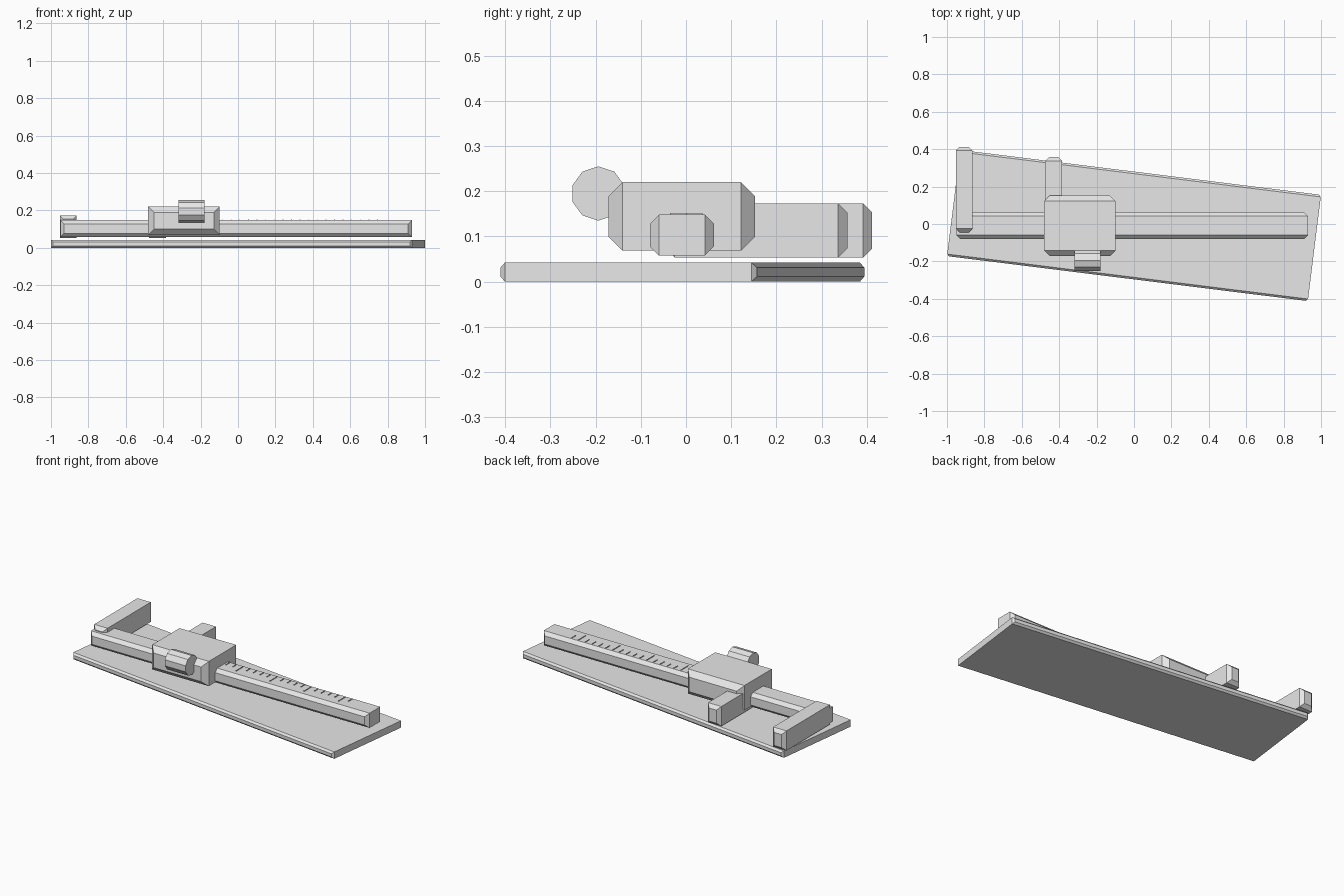
import bpy, bmesh, math
from mathutils import Matrix

cube = bpy.data.objects.get("Cube")
if cube:
    bpy.data.objects.remove(cube, do_unlink=True)

grey = bpy.data.materials.new("light_grey")
grey.use_nodes = True
COLOUR = (0.8, 0.8, 0.8, 1)
grey.diffuse_color = COLOUR
grey.node_tree.nodes["Principled BSDF"].inputs["Base Color"].default_value = COLOUR


def add_object(name, bm):
    bmesh.ops.recalc_face_normals(bm, faces=bm.faces)
    mesh = bpy.data.meshes.new(name)
    bm.to_mesh(mesh)
    bm.free()
    mesh.materials.append(grey)
    obj = bpy.data.objects.new(name, mesh)
    bpy.context.collection.objects.link(obj)
    return obj


def box_into(bm, x, y, z):
    """Add a box spanning the given (low, high) ranges."""
    size = [b - a for a, b in (x, y, z)]
    centre = [(a + b) / 2 for a, b in (x, y, z)]
    matrix = Matrix.Translation(centre) @ Matrix.Diagonal((*size, 1))
    bmesh.ops.create_cube(bm, size=1, matrix=matrix)


def chamfered_bar(name, x, y, z, chamfer):
    """A box whose front and back faces have chamfered rims."""
    bm = bmesh.new()
    box_into(bm, x, y, z)
    bm.normal_update()
    rims = {e for f in bm.faces if abs(f.normal.y) > 0.9 for e in f.edges}
    bmesh.ops.bevel(bm, geom=list(rims), offset=chamfer, segments=1,
                    affect='EDGES', profile=0.5)
    return add_object(name, bm)


# Base plate, turned a little under the instrument
plate = chamfered_bar("base_plate", (-0.972, 0.972), (-0.286, 0.286), (0, 0.042), 0.011)
plate.data.transform(Matrix.Translation((0, -0.008, 0)) @ Matrix.Rotation(math.radians(-7.1), 4, 'Z'))

# Measuring beam, sliding carriage and the two jaws
chamfered_bar("beam", (-0.95, 0.93), (-0.08, 0.062), (0.058, 0.148), 0.02)
chamfered_bar("slider", (-0.48, -0.098), (-0.172, 0.153), (0.069, 0.22), 0.031)
for name, x, back in (("fixed_jaw", -0.953, 0.412), ("sliding_jaw", -0.475, 0.357)):
    chamfered_bar(name, (x, x + 0.09), (-0.045, back), (0.053, 0.173), 0.02)

# Ten-sided thumb roller, lying along the beam
bm = bmesh.new()
bmesh.ops.create_cone(bm, cap_ends=True, segments=10, radius1=0.06, radius2=0.06, depth=0.14)
bm.transform(Matrix.Translation((-0.248, -0.194, 0.195)) @ Matrix.Rotation(math.pi / 2, 4, 'Y')
             @ Matrix.Rotation(math.pi, 4, 'Z'))
# Put one corner straight up
top = max(v.co.z for v in bm.verts)
if top < 0.254:
    pivot = Matrix.Translation((0, -0.194, 0.195))
    bm.transform(pivot @ Matrix.Rotation(math.pi / 10, 4, 'X') @ pivot.inverted())
add_object("thumb_roller", bm)

# Scale marks on the beam, every fifth one long
bm = bmesh.new()
for i in range(-2, 17):
    x = 0.01 + i * 0.046
    front = -0.035 if i % 5 == 0 else 0.0
    box_into(bm, (x - 0.002, x + 0.002), (front, 0.036), (0.146, 0.152))
add_object("scale_marks", bm)
